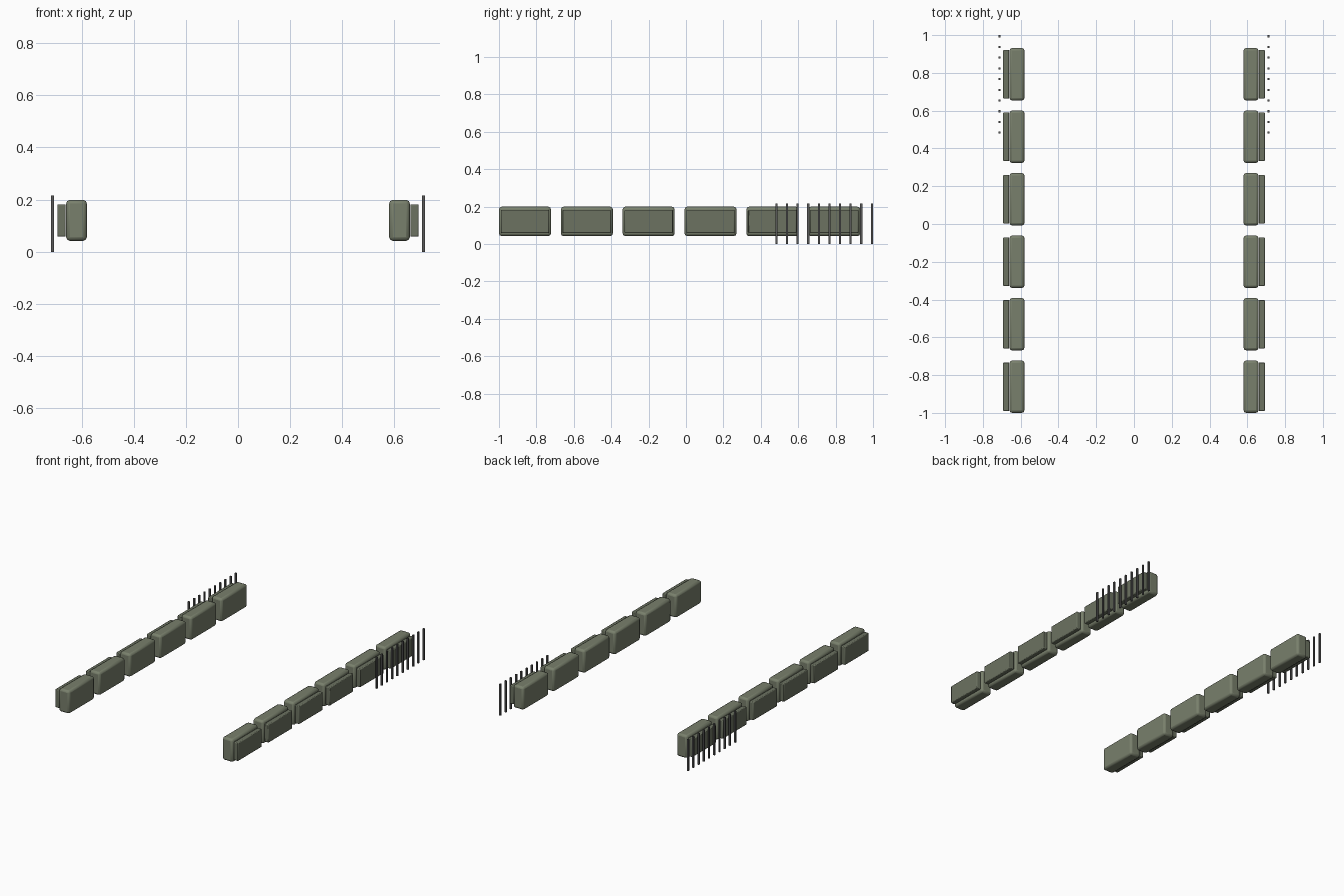
import bpy

if "Cube" in bpy.data.objects:
    bpy.data.objects.remove(bpy.data.objects["Cube"])

def material(name, color):
    m = bpy.data.materials.new(name)
    m.diffuse_color = (*color, 1)
    m.use_nodes = True
    m.node_tree.nodes["Principled BSDF"].inputs["Base Color"].default_value = m.diffuse_color
    return m

olive = material("olive", (0.19, 0.215, 0.15))
dark_olive = material("dark_olive", (0.15, 0.17, 0.12))
steel = material("dark_steel", (0.10, 0.10, 0.10))

def box(name, lo, hi, mat, bevel=0.0):
    """Box between two corners, optionally with rounded edges."""
    bpy.ops.mesh.primitive_cube_add(size=1, location=[(a + b) / 2 for a, b in zip(lo, hi)])
    ob = bpy.context.object
    ob.name = name
    ob.scale = [b - a for a, b in zip(lo, hi)]
    bpy.ops.object.transform_apply(location=False, rotation=False, scale=True)
    ob.data.materials.append(mat)
    if bevel:
        mod = ob.modifiers.new("rounded_edges", "BEVEL")
        mod.width = bevel
        mod.segments = 2
        bpy.ops.object.shade_smooth_by_angle()
    return ob

for side, s in (("right", 1), ("left", -1)):
    def span(a, b):
        return sorted((s * a, s * b))

    # Row of six armour blocks, each with a thinner outer plate
    x0, x1 = span(0.58, 0.659)
    p0, p1 = span(0.661, 0.693)
    for i in range(6):
        y = -0.861 + 0.3307 * i
        box(f"{side}_block_{i + 1}", (x0, y - 0.139, 0.042), (x1, y + 0.139, 0.199), olive, 0.014)
        box(f"{side}_outer_plate_{i + 1}", (p0, y - 0.129, 0.058), (p1, y + 0.129, 0.182), dark_olive, 0.005)

    # Ten upright cage bars at the rear
    b0, b1 = span(0.706, 0.717)
    for i in range(10):
        y = 0.4835 + 0.0567 * i
        box(f"{side}_cage_bar_{i + 1}", (b0, y - 0.0055, 0), (b1, y + 0.0055, 0.215), steel)
